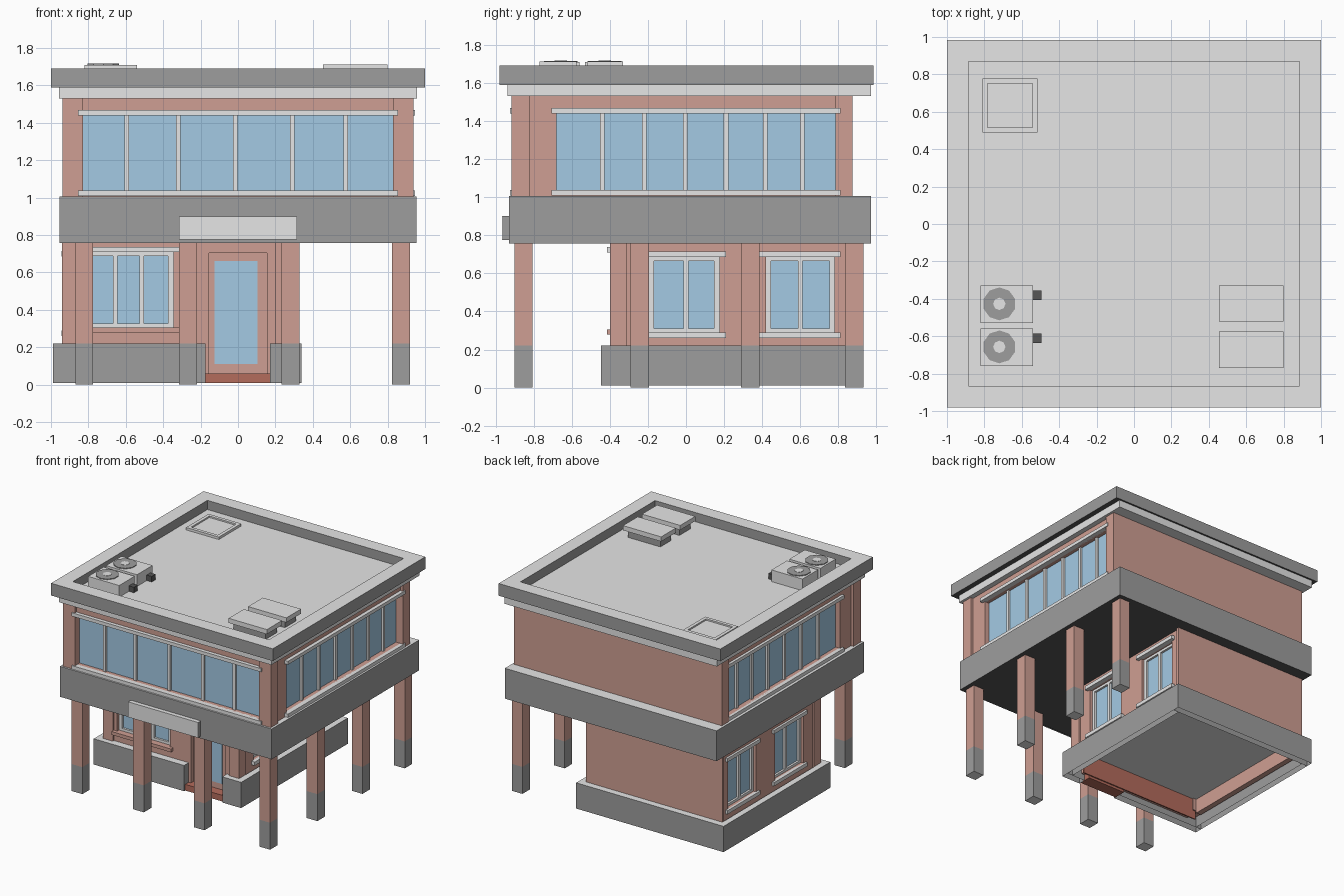
import bpy, bmesh
from mathutils import Matrix

if "Cube" in bpy.data.objects:
    bpy.data.objects.remove(bpy.data.objects["Cube"])


def mat(name, rgb):
    m = bpy.data.materials.new(name)
    lin = [((c / 255 + 0.055) / 1.055) ** 2.4 for c in rgb]
    m.diffuse_color = (*lin, 1)
    m.use_nodes = True
    m.node_tree.nodes["Principled BSDF"].inputs["Base Color"].default_value = m.diffuse_color
    return m


BRICK = mat("brick", (207, 159, 147))
STEP = mat("dark_red", (180, 108, 92))
LIGHT = mat("light_grey", (230, 230, 230))
MID = mat("mid_grey", (158, 158, 158))
DARK = mat("dark_grey", (86, 86, 86))
GLASS = mat("window_blue", (164, 202, 228))
R = .045  # depth of the window and door recesses


def finish(name, bm, side, top=None, bottom=None):
    """Make an object, colouring faces by direction."""
    me = bpy.data.meshes.new(name)
    for m in (side, top or side, bottom or side):
        me.materials.append(m)
    bm.normal_update()
    for f in bm.faces:
        f.material_index = 1 if f.normal.z > 0.5 else 2 if f.normal.z < -0.5 else 0
    bm.to_mesh(me)
    bm.free()
    ob = bpy.data.objects.new(name, me)
    bpy.context.collection.objects.link(ob)
    return ob


def box(name, x, y, z, side, top=None, bottom=None, inset=0, depth=0, is_open=False):
    """Box from ranges; the top may be inset and sunk, the bottom left open."""
    bm = bmesh.new()
    bmesh.ops.create_cube(bm, size=1)
    for v in bm.verts:
        v.co = [r[0] + (c + 0.5) * (r[1] - r[0]) for r, c in zip((x, y, z), v.co)]
    bm.normal_update()
    if inset:
        f = max(bm.faces, key=lambda f: f.normal.z)
        bmesh.ops.inset_region(bm, faces=[f], thickness=inset, use_even_offset=True)
        lip = bmesh.ops.extrude_face_region(bm, geom=[f])
        bmesh.ops.delete(bm, geom=[f], context='FACES')
        for v in lip['geom']:
            if isinstance(v, bmesh.types.BMVert):
                v.co.z -= depth
        bmesh.ops.recalc_face_normals(bm, faces=bm.faces)
    if is_open:
        bmesh.ops.delete(bm, geom=[min(bm.faces, key=lambda f: f.normal.z)], context='FACES')
    return finish(name, bm, side, top, bottom)


def disc(name, cx, cy, z0, z1, r, n, m):
    bm = bmesh.new()
    bmesh.ops.create_cone(bm, cap_ends=True, segments=n, radius1=r, radius2=r, depth=z1 - z0,
                          matrix=Matrix.Translation((cx, cy, (z0 + z1) / 2)))
    finish(name, bm, m)


def wall_box(name, side, plane, a, d, z, m):
    """Box on a wall: a = range along the wall, d = range outwards from the plane."""
    if side == "front":
        return box(name, a, (plane - d[1], plane - d[0]), z, m)
    s = 1 if side == "right" else -1
    return box(name, sorted((plane + s * d[0], plane + s * d[1])), a, z, m)


def wall(side, plane, a, z, openings):
    """Brick skin of thickness R around openings (a0, a1, z0, z1)."""
    start = a[0]
    for a0, a1, z0, z1 in openings:
        for r, q in (((start, a0), z), ((a0, a1), (z[0], z0)), ((a0, a1), (z1, z[1]))):
            if r[1] - r[0] > .002 and q[1] - q[0] > .002:
                wall_box(side + "_wall", side, plane, r, (-R, 0), q, BRICK)
        start = a1
    if a[1] - start > .002:
        wall_box(side + "_wall", side, plane, (start, a[1]), (-R, 0), z, BRICK)


def window(side, plane, glass, z, bars, sill, sill_h, border=0.0, out=0.03, low=LIGHT):
    """Recessed glass, mullions, border frame, and top and bottom sills."""
    n = side + "_window_"
    wall_box(n + "glass", side, plane, glass, (-R - .01, -R + .005), z, GLASS)
    d = (-R, -R + .022)
    for b in bars:
        wall_box(n + "mullion", side, plane, (b - 0.012, b + 0.012), d, z, LIGHT)
    if border:
        for a in ((glass[0], glass[0] + border), (glass[1] - border, glass[1])):
            wall_box(n + "frame_side", side, plane, a, d, z, LIGHT)
        for q in ((z[0], z[0] + border * .75), (z[1] - border * .75, z[1])):
            wall_box(n + "frame_rail", side, plane, glass, d, q, LIGHT)
    wall_box(n + "top_sill", side, plane, sill, (-.01, out), (z[1], z[1] + sill_h), LIGHT)
    wall_box(n + "bottom_sill", side, plane, sill, (-.01, out), (z[0] - sill_h, z[0]), low)


# Roof with sunken deck, and cornice
box("roof", (-1, 1), (-.98, .985), (1.59, 1.69), MID, LIGHT, DARK, inset=.115, depth=.075)
box("cornice", (-.957, .957), (-.937, .97), (1.53, 1.592), LIGHT)

# Upper storey
UZ, WZ = (1.0, 1.535), (1.037, 1.44)
box("upper_core", (-.87, .87), (-.85, .86), UZ, BRICK)
for sx in (-1, 1):
    xr = sorted((sx * .83, sx * .937))
    box("upper_front_corner", xr, (-.915, -.82), UZ, BRICK)
    box("upper_back_corner", xr, (.785, .875), UZ, BRICK)
box("upper_back_wall", (-.83, .83), (.85, .875), UZ, BRICK)
wall("front", -.895, (-.83, .83), UZ, [(-.83, .83, *WZ)])
window("front", -.895, (-.83, .83), WZ, (-.595, -.32, -.015, .29, .575), (-.855, .855), .028)
for side, p, out in (("right", .915, .03), ("left", -.915, .022)):
    wall(side, p, (-.82, .785), UZ, [(-.68, .785, *WZ)])
    window(side, p, (-.68, .785), WZ, (-.44, -.22, -.005, .21, .415, .61),
           (-.705, .81), .028, out=out)

# Floor band and blank sign panel
box("floor_band", (-.955, .955), (-.93, .97), (.757, 1.005), MID, LIGHT, DARK)
box("sign_body", (-.315, .315), (-.96, -.925), (.775, .90), MID, LIGHT)
box("sign_face", (-.315, .315), (-.965, -.96), (.775, .90), LIGHT)

# Columns along the front and right side
spots = [(x, -.853) for x in (-.822, -.267, .28, .872)] + [(.872, y) for y in (-.243, .338, .883)]
h = .048
for cx, cy in spots:
    box("column", (cx - h, cx + h), (cy - h, cy + h), (.22, .76), BRICK)
    box("column_base", (cx - h, cx + h), (cy - h, cy + h), (0, .22), MID, bottom=LIGHT)

# Lower storey
LZ, FZ, SZ = (.08, .76), (.305, .71), (.29, .685)
box("lower_core", (-.88, .23), (-.34, .86), (.2, .76), BRICK, bottom=LIGHT)
box("lower_back_wall", (-.94, .29), (.85, .875), (.2, .76), BRICK)
for xr in ((-.94, -.85), (.20, .29)):
    box("lower_front_corner", xr, (-.4, -.31), (.1, .76), BRICK)
wall("front", -.385, (-.85, .20), (.06, .76), [(-.82, -.345, *FZ), (-.155, .155, .06, .705)])
window("front", -.385, (-.82, -.345), FZ, (-.655, -.515), (-.85, -.315), .027,
       border=.028, low=BRICK)
for side, p, out in (("right", .275, .03), ("left", -.925, .018)):
    wall(side, p, (-.31, .85), LZ, [(-.195, .175, *SZ), (.42, .78, *SZ)])
    window(side, p, (-.195, .175), SZ, (0,), (-.22, .21), .03, .027, out)
    window(side, p, (.42, .78), SZ, (.6,), (.385, .81), .03, .027, out)

# Recessed door
box("door", (-.155, .155), (-.352, -.33), (.06, .705), BRICK)
box("door_glass", (-.125, .105), (-.357, -.34), (.11, .66), GLASS)
box("door_step", (-.175, .17), (-.43, -.33), (.01, .06), STEP)

# Plinth around the lower storey, open below, with a gap at the door
for x, y in (((-.99, -.175), (-.445, -.385)), ((.17, .34), (-.445, -.385)),
             ((-.99, .34), (.875, .93)), ((-.99, -.94), (-.385, .875)), ((.29, .34), (-.385, .875))):
    box("plinth", x, y, (.01, .22), MID, LIGHT, is_open=True)
# Inner front face under the floor
box("inner_front", (-.88, .23), (-.33, -.32), (.03, .205), STEP)

# Air conditioners on the roof
D = 1.612
for y0 in (-.53, -.76):
    box("air_conditioner", (-.82, -.54), (y0, y0 + .2), (D, 1.71), LIGHT)
    disc("fan_ring", -.72, y0 + .103, 1.70, 1.716, .088, 10, MID)
    disc("fan_hub", -.72, y0 + .103, 1.70, 1.718, .033, 8, LIGHT)
    box("pipe", (-.54, -.495), (y0 + .125, y0 + .175), (D, 1.66), DARK)

# Roof vents with overhanging lids
for y0, y1 in ((-.52, -.33), (-.77, -.575)):
    box("vent_base", (.48, .77), (y0 + .025, y1 - .025), (D, 1.685), MID)
    box("vent_lid", (.455, .80), (y0, y1), (1.675, 1.713), LIGHT)

# Roof hatch
box("roof_hatch", (-.81, -.515), (.488, .777), (D, 1.635), LIGHT, inset=.027, depth=.012)
